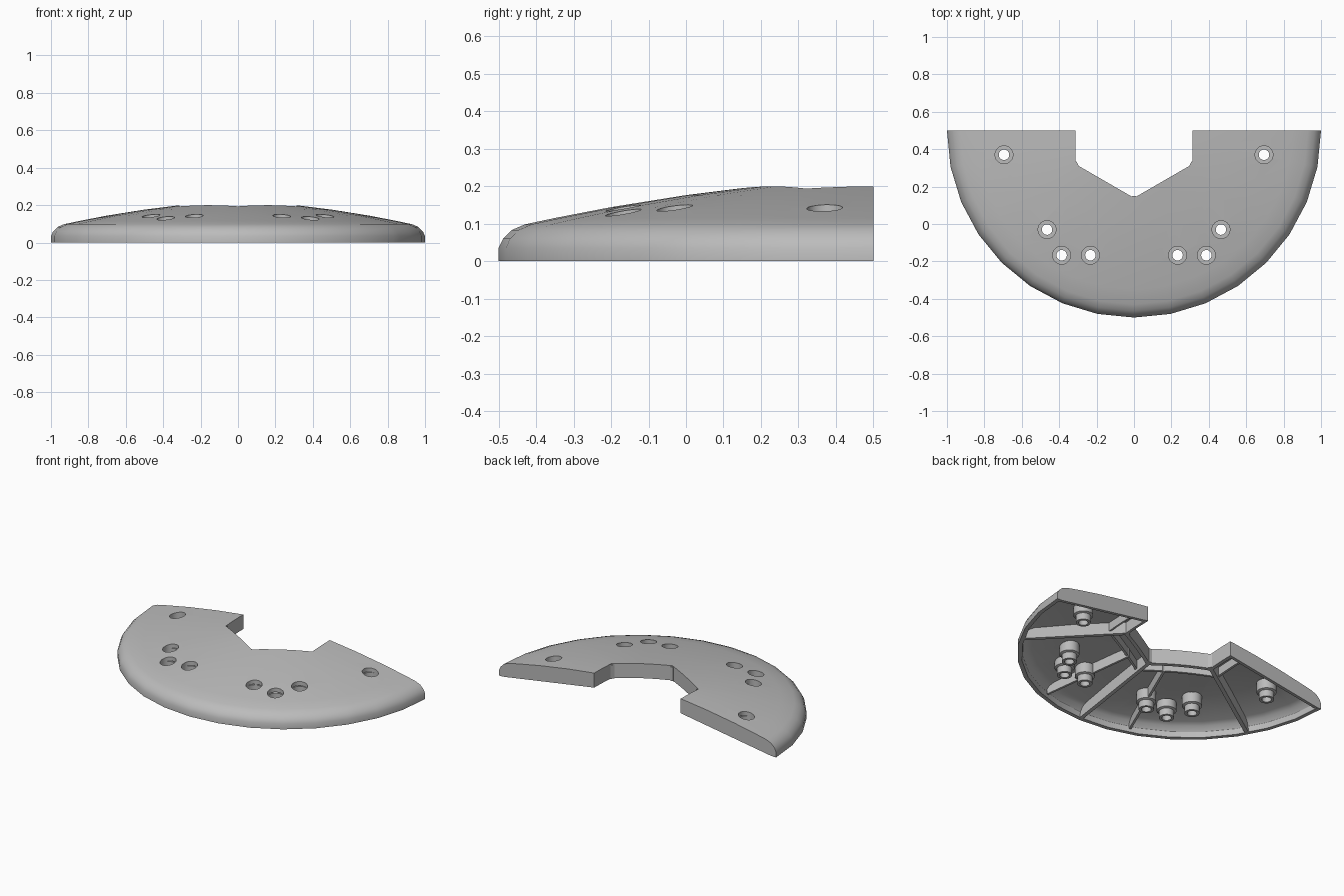
import bpy, bmesh, math
from mathutils import Vector

if "Cube" in bpy.data.objects:
    bpy.data.objects.remove(bpy.data.objects["Cube"])

CY = 0.5          # centre of the half disc lies on the back edge
TOP = [(0.30, 0.201), (0.5, 0.176), (0.7, 0.144), (0.85, 0.115), (0.93, 0.098),
       (0.965, 0.083), (0.988, 0.06), (1.0, 0.035)]

grey = bpy.data.materials.new("plain_grey")
grey.diffuse_color = (0.5, 0.5, 0.5, 1)
grey.use_nodes = True
grey.node_tree.nodes["Principled BSDF"].inputs["Base Color"].default_value = grey.diffuse_color


def top_z(r):
    for (a, za), (b, zb) in zip(TOP, TOP[1:]):
        if r <= b:
            return za + (zb - za) * (r - a) / (b - a)
    return TOP[-1][1]


def bottom_z(r):
    return max(0.0, 0.105 * (0.97 - r) / 0.66)


def make(name, bm):
    bmesh.ops.recalc_face_normals(bm, faces=bm.faces)
    me = bpy.data.meshes.new(name)
    bm.to_mesh(me)
    bm.free()
    me.materials.append(grey)
    ob = bpy.data.objects.new(name, me)
    bpy.context.collection.objects.link(ob)
    return ob


def skin(bm, rings):
    """Join closed cross-sections into a solid with end caps."""
    vs = [[bm.verts.new(p) for p in ring] for ring in rings]
    n = len(vs[0])
    for a, b in zip(vs, vs[1:]):
        for i in range(n):
            j = (i + 1) % n
            bm.faces.new((a[i], a[j], b[j], b[i]))
    bm.faces.new(vs[0])
    bm.faces.new(vs[-1][::-1])


def strip(bm, left, right, lift=0.0, n=10):
    """Upright wall between two plan polylines, following the domed shell."""
    rings = []
    for k in range(len(left) - 1):
        for s in range(n + 1):
            if s == 0 and k:
                continue
            t = s / n
            l = Vector(left[k]).lerp(Vector(left[k + 1]), t)
            r = Vector(right[k]).lerp(Vector(right[k + 1]), t)
            rl, rr = l.length, r.length
            rings.append([(l.x, l.y + CY, bottom_z(rl) + lift), (r.x, r.y + CY, bottom_z(rr) + lift),
                          (r.x, r.y + CY, top_z(rr) - 0.006), (l.x, l.y + CY, top_z(rl) - 0.006)])
    skin(bm, rings)


def hexline(a):
    """Half hexagon with the given apothem, open to the back."""
    t = a * math.tan(math.pi / 6)
    return [(a, 0), (a, -t), (0, -2 * t), (-a, -t), (-a, 0)]


def radial(bm, deg, r0, r1, w, lift=0.0):
    d = Vector((math.cos(math.radians(deg)), math.sin(math.radians(deg))))
    p = Vector((-d.y, d.x)) * w / 2
    strip(bm, [d * r0 + p, d * r1 + p], [d * r0 - p, d * r1 - p], lift)


# domed shell: half of a 32-sided disc with a hexagonal notch
bm = bmesh.new()
rings = []
for deg in sorted([i * 11.25 for i in range(17)] + [30, 150]):
    th = math.radians(deg)
    off = (deg + 30) % 60 - 30
    rin = 0.312 / math.cos(math.radians(off))
    chord = math.cos(math.radians(5.625)) / math.cos(math.radians(deg % 11.25 - 5.625))
    upper = [(rin, top_z(rin))] + [(r * chord, z) for r, z in TOP[1:]] + [(chord, 0)]
    lower = [(0.975 * chord, 0), (0.972 * chord, 0.035), (0.95 * chord, 0.062), (0.92 * chord, 0.076),
             (0.7, 0.118), (0.5, 0.15), (rin, top_z(rin) - 0.026)]
    rings.append([(r * math.cos(th), CY - r * math.sin(th), z) for r, z in upper + lower])
skin(bm, rings)
shell = make("domed_shell", bm)

# walls around the notch and along the back edge
bm = bmesh.new()
strip(bm, hexline(0.312), hexline(0.332))
for s in (1, -1):
    strip(bm, [(s * 0.312, 0), (s * 0.985, 0)], [(s * 0.312, -0.02), (s * 0.985, -0.02)], n=24)
make("edge_walls", bm)

# ribs under the shell
bm = bmesh.new()
for deg in (-30, -90, -150):
    radial(bm, deg, 0.35, 0.975, 0.024)
strip(bm, hexline(0.405), hexline(0.418), 0.02)
for deg in (-71, -109):
    radial(bm, deg, 0.41, 0.96, 0.014, 0.012)
ribs = make("under_ribs", bm)

# screw bosses: stepped hollow sleeves, and the cutter for their holes
SPOTS = [(s * x, y) for s in (1, -1) for x, y in ((0.695, 0.37), (0.465, -0.03), (0.387, -0.167), (0.233, -0.167))]
SIDES = 24
bm = bmesh.new()
cut = bmesh.new()
for x, y in SPOTS:
    r = math.hypot(x, y - CY)
    zt = top_z(r) - 0.024
    prof = [(0.058, zt), (0.058, 0.055), (0.044, 0.05), (0.044, 0.008),
            (0.028, 0.008), (0.028, 0.065), (0.048, 0.065), (0.048, zt)]
    loops = [[bm.verts.new((x + pr * math.cos(2 * math.pi * i / SIDES),
                            y + pr * math.sin(2 * math.pi * i / SIDES), pz)) for i in range(SIDES)]
             for pr, pz in prof]
    for a, b in zip(loops, loops[1:] + loops[:1]):
        for i in range(SIDES):
            j = (i + 1) % SIDES
            bm.faces.new((a[i], a[j], b[j], b[i]))
    res = bmesh.ops.create_cone(cut, cap_ends=True, segments=SIDES, radius1=0.048, radius2=0.048, depth=0.4)
    bmesh.ops.translate(cut, verts=res["verts"], vec=(x, y, 0.1))
make("screw_bosses", bm)
cutter = make("hole_cutter", cut)
cutter.hide_render = True

# cut the holes
for ob in (shell, ribs):
    m = ob.modifiers.new("holes", "BOOLEAN")
    m.operation = "DIFFERENCE"
    m.solver = "EXACT"
    m.use_self = ob is ribs
    m.object = cutter
    bpy.context.view_layer.objects.active = ob
    bpy.ops.object.modifier_apply(modifier=m.name)
bpy.data.objects.remove(cutter)

# smooth shading with sharp edges kept
bpy.ops.object.select_all(action="DESELECT")
for ob in bpy.context.scene.objects:
    ob.select_set(True)
bpy.context.view_layer.objects.active = shell
bpy.ops.object.shade_smooth_by_angle(angle=math.radians(30))
